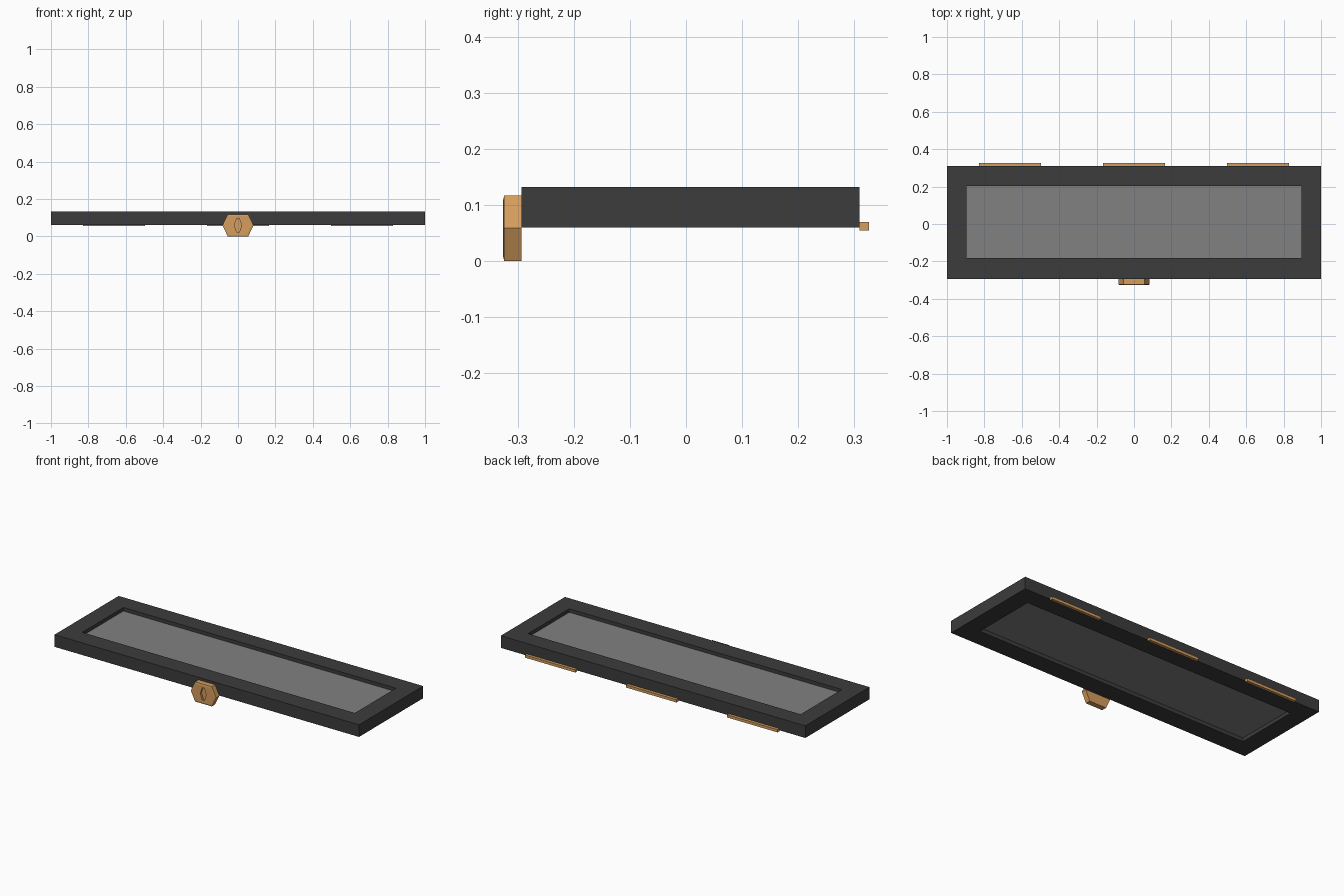
import bpy, bmesh
from mathutils import Vector

if "Cube" in bpy.data.objects:
    bpy.data.objects.remove(bpy.data.objects["Cube"])


def material(name, color):
    m = bpy.data.materials.new(name)
    m.diffuse_color = color
    m.use_nodes = True
    m.node_tree.nodes["Principled BSDF"].inputs["Base Color"].default_value = m.diffuse_color
    return m


dark = material("dark_frame", (0.045, 0.045, 0.045, 1))
glass_mat = material("clear_glass", (0.22, 0.22, 0.22, 0.65))
brass = material("brass", (0.66, 0.34, 0.11, 1))


def finish(bm, name, mat):
    bmesh.ops.recalc_face_normals(bm, faces=bm.faces)
    me = bpy.data.meshes.new(name)
    bm.to_mesh(me)
    bm.free()
    ob = bpy.data.objects.new(name, me)
    me.materials.append(mat)
    bpy.context.collection.objects.link(ob)
    return ob


def box(name, lo, hi, mat):
    bm = bmesh.new()
    bmesh.ops.create_cube(bm, size=1)
    lo, hi = Vector(lo), Vector(hi)
    for v in bm.verts:
        v.co = (lo + hi) / 2 + v.co * (hi - lo)
    return finish(bm, name, mat)


def bridge(bm, a, b):
    n = len(a)
    for i in range(n):
        j = (i + 1) % n
        bm.faces.new((a[i], a[j], b[j], b[i]))


# Rectangular frame: four loops swept around the opening
def frame_loop(bm, x, y0, y1, z):
    return [bm.verts.new(p) for p in ((-x, y0, z), (x, y0, z), (x, y1, z), (-x, y1, z))]


bm = bmesh.new()
outer, inner = (1.0, -0.293, 0.309), (0.895, -0.183, 0.203)
loops = [frame_loop(bm, *r, z) for r, z in
         ((outer, 0.06), (outer, 0.132), (inner, 0.132), (inner, 0.06))]
for i in range(4):
    bridge(bm, loops[i], loops[(i + 1) % 4])
finish(bm, "lid_frame", dark)

# Glass pane set into the frame
box("glass_pane", (-0.895, -0.183, 0.082), (0.895, 0.203, 0.111), glass_mat)

# Three hinge bars along the back edge
for i, x in enumerate((-0.664, 0, 0.664)):
    box(f"hinge_{i + 1}", (x - 0.166, 0.309, 0.054), (x + 0.166, 0.326, 0.07), brass)


# Hexagonal lock plate with raised bevelled face and recessed keyhole
def hexagon(bm, half_w, flat_w, half_h, y):
    pts = ((half_w, 0), (flat_w, half_h), (-flat_w, half_h),
           (-half_w, 0), (-flat_w, -half_h), (flat_w, -half_h))
    return [bm.verts.new((x, y, 0.0585 + z)) for x, z in pts]


bm = bmesh.new()
sections = [(0.083, 0.055, 0.0585, -0.293), (0.083, 0.055, 0.0585, -0.324),
            (0.073, 0.048, 0.050, -0.326), (0.020, 0.006, 0.038, -0.326),
            (0.020, 0.006, 0.038, -0.314)]
rings = [hexagon(bm, *s) for s in sections]
for a, b in zip(rings, rings[1:]):
    bridge(bm, a, b)
bm.faces.new(rings[0])
bm.faces.new(rings[-1])
finish(bm, "lock_plate", brass)
